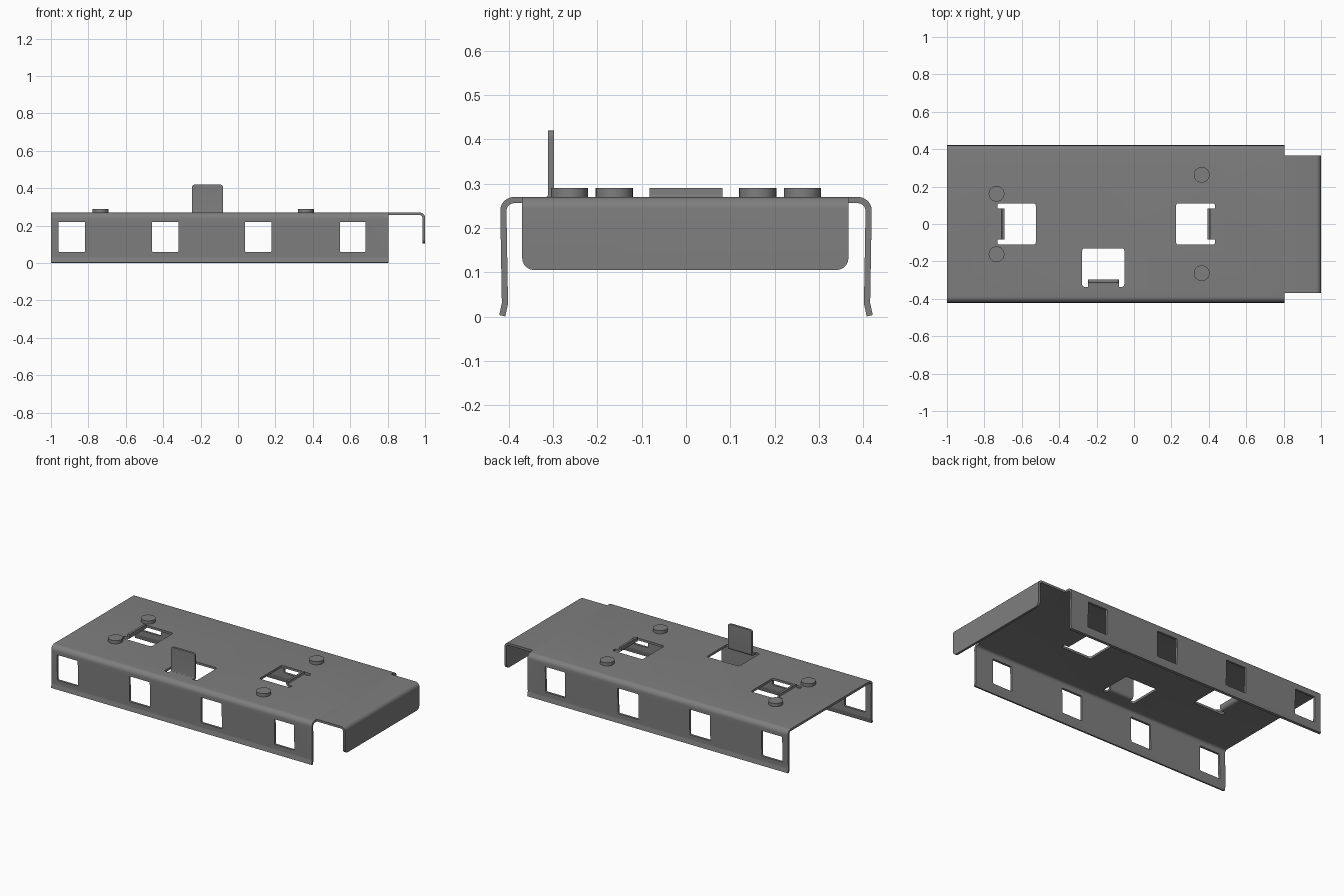
import bpy, bmesh, math
from mathutils import Vector

if "Cube" in bpy.data.objects:
    bpy.data.objects.remove(bpy.data.objects["Cube"], do_unlink=True)

T = 0.014            # sheet thickness
TOP = 0.27           # top surface height
MID = TOP - T / 2    # middle of the top sheet

steel = bpy.data.materials.new("steel_grey")
steel.use_nodes = True
steel.diffuse_color = (0.21, 0.21, 0.21, 1)
steel.node_tree.nodes["Principled BSDF"].inputs["Base Color"].default_value = (0.21, 0.21, 0.21, 1)


def add_object(name, bm):
    bmesh.ops.recalc_face_normals(bm, faces=bm.faces)
    mesh = bpy.data.meshes.new(name)
    bm.to_mesh(mesh)
    bm.free()
    mesh.materials.append(steel)
    ob = bpy.data.objects.new(name, mesh)
    bpy.context.collection.objects.link(ob)
    return ob


def activate(ob):
    bpy.ops.object.select_all(action='DESELECT')
    ob.select_set(True)
    bpy.context.view_layer.objects.active = ob


def smooth(ob):
    activate(ob)
    bpy.ops.object.shade_smooth_by_angle(angle=math.radians(30))


def fillet(points, radii, steps=7):
    """Round the corners of an open polyline."""
    pts = [Vector(p) for p in points]
    out = [pts[0]]
    for a, p, b, r in zip(pts, pts[1:], pts[2:], radii):
        if r == 0:
            out.append(p)
            continue
        da, db = (a - p).normalized(), (b - p).normalized()
        half = da.angle(db) / 2
        centre = p + (da + db).normalized() * (r / math.sin(half))
        start = p + da * (r / math.tan(half)) - centre
        end = p + db * (r / math.tan(half)) - centre
        sweep = start.angle(end)
        for i in range(steps + 1):
            k = i / steps
            out.append(centre + (start * math.sin((1 - k) * sweep)
                                 + end * math.sin(k * sweep)) / math.sin(sweep))
    return out + [pts[-1]]


def bent_sheet(name, path, axis, lo, hi, corner=0):
    """Thicken a (u, z) path and extrude it along x or y; round the far corners."""
    bm = bmesh.new()
    rows = []
    for i, p in enumerate(path):
        d0 = (p - path[max(i - 1, 0)]).normalized()
        d1 = (path[min(i + 1, len(path) - 1)] - p).normalized()
        d = (d0 + d1).normalized()
        reach = T / 2 / max(d.dot(d1), d.dot(d0))
        n = Vector((-d.y, d.x)) * reach
        row = []
        for s, q in ((lo, p + n), (hi, p + n), (hi, p - n), (lo, p - n)):
            row.append(bm.verts.new((s, q.x, q.y) if axis == 'x' else (q.x, s, q.y)))
        rows.append(row)
    for a, b in zip(rows, rows[1:]):
        for j in range(4):
            k = (j + 1) % 4
            bm.faces.new((a[j], a[k], b[k], b[j]))
    bm.faces.new(rows[0])
    bm.faces.new(rows[-1])
    if corner:
        e = rows[-1]
        edges = [bm.edges.get((e[1], e[2])), bm.edges.get((e[3], e[0]))]
        bmesh.ops.bevel(bm, geom=edges, offset=corner, segments=6,
                        profile=0.5, affect='EDGES')
    return add_object(name, bm)


def cut_box(target, lo, hi, axis, radius):
    """Cut a box with corners rounded about one axis."""
    bm = bmesh.new()
    bmesh.ops.create_cube(bm, size=1)
    for v in bm.verts:
        v.co = [(l + h) / 2 + c * (h - l) for l, h, c in zip(lo, hi, v.co)]
    edges = [e for e in bm.edges
             if abs((e.verts[0].co - e.verts[1].co).normalized()[axis]) > 0.9]
    bmesh.ops.bevel(bm, geom=edges, offset=radius, segments=4,
                    profile=0.5, affect='EDGES')
    cutter = add_object("cutter", bm)
    cutter.hide_render = True
    activate(target)
    mod = target.modifiers.new("cut", 'BOOLEAN')
    mod.operation = 'DIFFERENCE'
    mod.solver = 'EXACT'
    mod.object = cutter
    bpy.ops.object.modifier_apply(modifier=mod.name)
    bpy.data.objects.remove(cutter, do_unlink=True)


# Channel body: flat top, two slightly inward walls with flared lips
half = [(0.415, 0.0018), (0.409, 0.03), (0.413, MID)]
outline = half + [(-y, z) for y, z in reversed(half)]
channel = bent_sheet("channel_body", fillet(outline, [0.02, 0.024, 0.024, 0.02]),
                     'x', -1.0, 0.805)

# Window row through both walls
for x0, x1 in ((-0.96, -0.817), (-0.46, -0.318), (0.037, 0.18), (0.545, 0.682)):
    cut_box(channel, (x0, -0.6, 0.06), (x1, 0.6, 0.22), 1, 0.005)

# Openings in the top
for x0, y0, x1, y1 in ((-0.73, -0.11, -0.525, 0.11),
                       (0.225, -0.11, 0.433, 0.11),
                       (-0.277, -0.336, -0.052, -0.13)):
    cut_box(channel, (x0, y0, 0.2), (x1, y1, 0.35), 2, 0.012)
smooth(channel)

# End flange folded down
flange = fillet([(0.805, MID), (0.993, MID), (0.993, 0.105)], [0.02])
smooth(bent_sheet("end_flange", flange, 'y', -0.37, 0.367, corner=0.027))

# Tabs folded up from the openings
for name, axis, base, bend, height, lo, hi, corner in (
        ("left_short_tab", 'y', 0.433, 0.399, 0.29, -0.083, 0.083, 0),
        ("right_short_tab", 'y', -0.73, -0.699, 0.29, -0.083, 0.083, 0),
        ("front_tall_tab", 'x', -0.336, -0.305, 0.42, -0.245, -0.081, 0.014)):
    path = fillet([(base, MID), (bend, MID), (bend, height)], [0.012])
    smooth(bent_sheet(name, path, axis, lo, hi, corner))

# Round studs on the top
for i, (x, y) in enumerate(((-0.735, 0.162), (-0.735, -0.162),
                            (0.362, 0.263), (0.362, -0.263))):
    bm = bmesh.new()
    bmesh.ops.create_cone(bm, cap_ends=True, segments=32, radius1=0.042,
                          radius2=0.042, depth=0.024)
    bmesh.ops.translate(bm, verts=bm.verts, vec=(x, y, TOP + 0.008))
    smooth(add_object("stud_%d" % (i + 1), bm))
